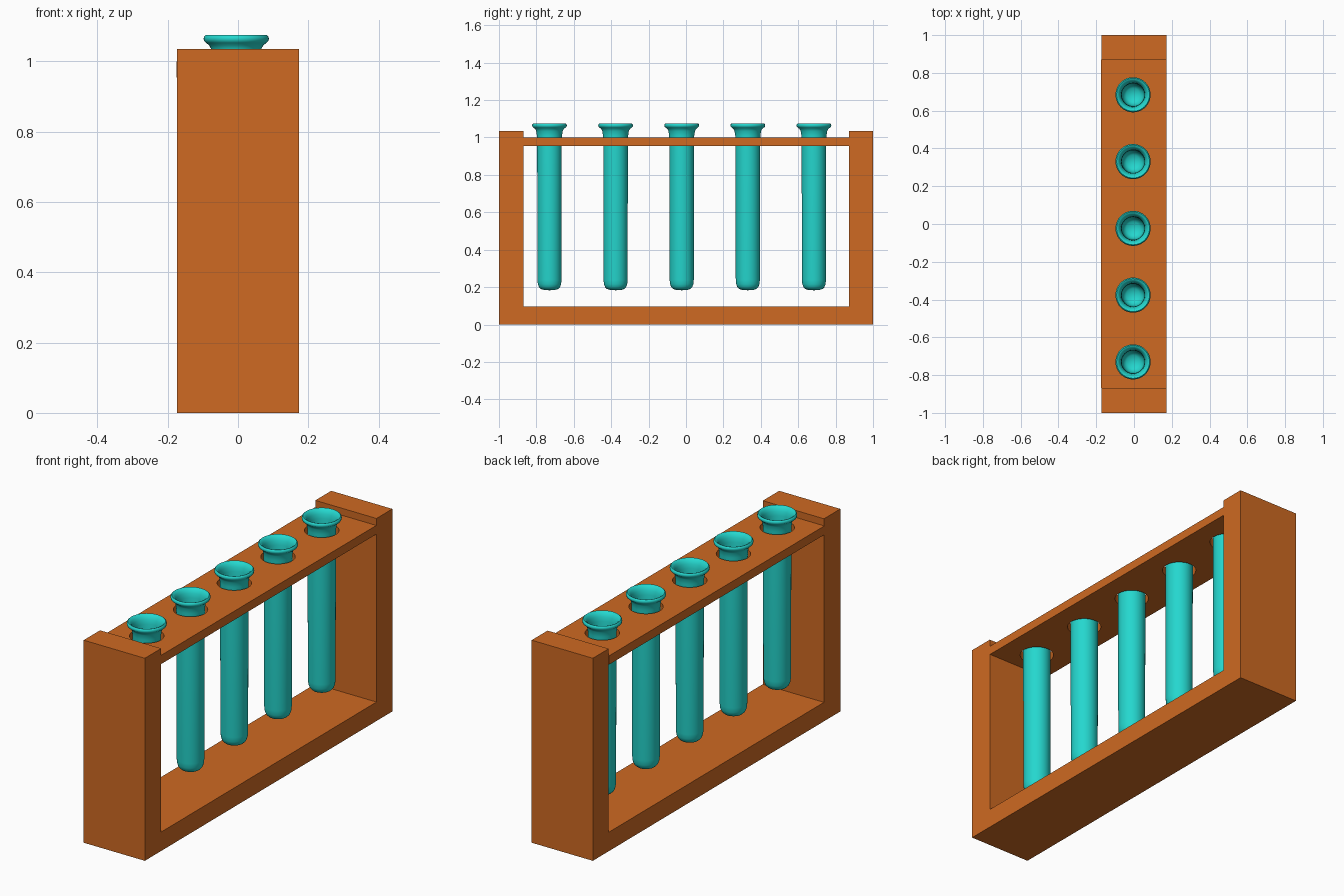
import bpy, bmesh, math

if "Cube" in bpy.data.objects:
    bpy.data.objects.remove(bpy.data.objects["Cube"])


def material(name, rgb):
    m = bpy.data.materials.new(name)
    m.diffuse_color = (*rgb, 1)
    m.use_nodes = True
    m.node_tree.nodes["Principled BSDF"].inputs["Base Color"].default_value = m.diffuse_color
    return m


wood = material("orange wood", (0.62, 0.143, 0.016))
glass = material("teal glass", (0.018, 0.68, 0.62))


def add_object(name, bm, mat):
    bmesh.ops.recalc_face_normals(bm, faces=bm.faces)
    me = bpy.data.meshes.new(name)
    bm.to_mesh(me)
    bm.free()
    me.materials.append(mat)
    ob = bpy.data.objects.new(name, me)
    bpy.context.collection.objects.link(ob)
    return ob


def box(name, lo, hi, mat):
    bm = bmesh.new()
    bmesh.ops.create_cube(bm, size=1)
    for v in bm.verts:
        for i in range(3):
            v.co[i] = hi[i] if v.co[i] > 0 else lo[i]
    return add_object(name, bm, mat)


def lathe(name, profile, centre, mat, steps=40):
    bm = bmesh.new()
    vs = [bm.verts.new((r, 0, z)) for r, z in profile]
    es = [bm.edges.new(p) for p in zip(vs, vs[1:])]
    bmesh.ops.spin(bm, geom=vs + es, cent=(0, 0, 0), axis=(0, 0, 1),
                   angle=math.tau, steps=steps, use_duplicate=False)
    bmesh.ops.remove_doubles(bm, verts=bm.verts, dist=1e-5)
    ob = add_object(name, bm, mat)
    ob.location = centre
    return ob


def select_only(ob):
    bpy.ops.object.select_all(action='DESELECT')
    ob.select_set(True)
    bpy.context.view_layer.objects.active = ob


HW, Y0, Y1 = 0.173, -0.868, 0.872
TUBE_X = -0.005
TUBE_YS = [-0.023 + 0.3535 * i for i in range(-2, 3)]

# Frame: two end boards, base and top shelf
box("end_board_front", (-HW, -1, 0), (HW, Y0, 1.036), wood)
box("end_board_back", (-HW, Y1, 0), (HW, 1, 1.036), wood)
box("base_board", (-HW, Y0, 0), (HW, Y1, 0.097), wood)
shelf = box("top_shelf", (-HW - 0.002, Y0, 0.955), (HW - 0.001, Y1, 1.0), wood)

# Holes through the shelf
bm = bmesh.new()
for y in TUBE_YS:
    made = bmesh.ops.create_cone(bm, cap_ends=True, segments=40, radius1=0.08,
                                 radius2=0.08, depth=0.3)
    bmesh.ops.translate(bm, verts=made["verts"], vec=(TUBE_X, y, 0.98))
cutter = add_object("hole_cutter", bm, wood)
cutter.hide_render = True
mod = shelf.modifiers.new("holes", 'BOOLEAN')
mod.operation, mod.solver, mod.object = 'DIFFERENCE', 'EXACT', cutter
select_only(shelf)
bpy.ops.object.modifier_apply(modifier=mod.name)
bpy.data.objects.remove(cutter)

# Test tubes: hollow, rounded bottom, flared lip
outside = [(0, 0.183), (0.03, 0.185), (0.046, 0.19), (0.056, 0.2), (0.062, 0.216),
           (0.0645, 0.24), (0.0655, 0.96), (0.067, 1.01), (0.071, 1.035),
           (0.077, 1.046), (0.086, 1.053), (0.0915, 1.058), (0.093, 1.065),
           (0.0915, 1.071), (0.087, 1.075)]
inside = [(0.081, 1.073), (0.073, 1.065), (0.066, 1.052), (0.062, 1.03),
          (0.06, 0.97), (0.058, 0.25), (0.052, 0.215), (0.035, 0.198), (0, 0.193)]
for i, y in enumerate(TUBE_YS):
    tube = lathe(f"test_tube_{i + 1}", outside + inside, (TUBE_X, y, 0), glass)
    select_only(tube)
    bpy.ops.object.shade_smooth_by_angle(angle=math.radians(50))
